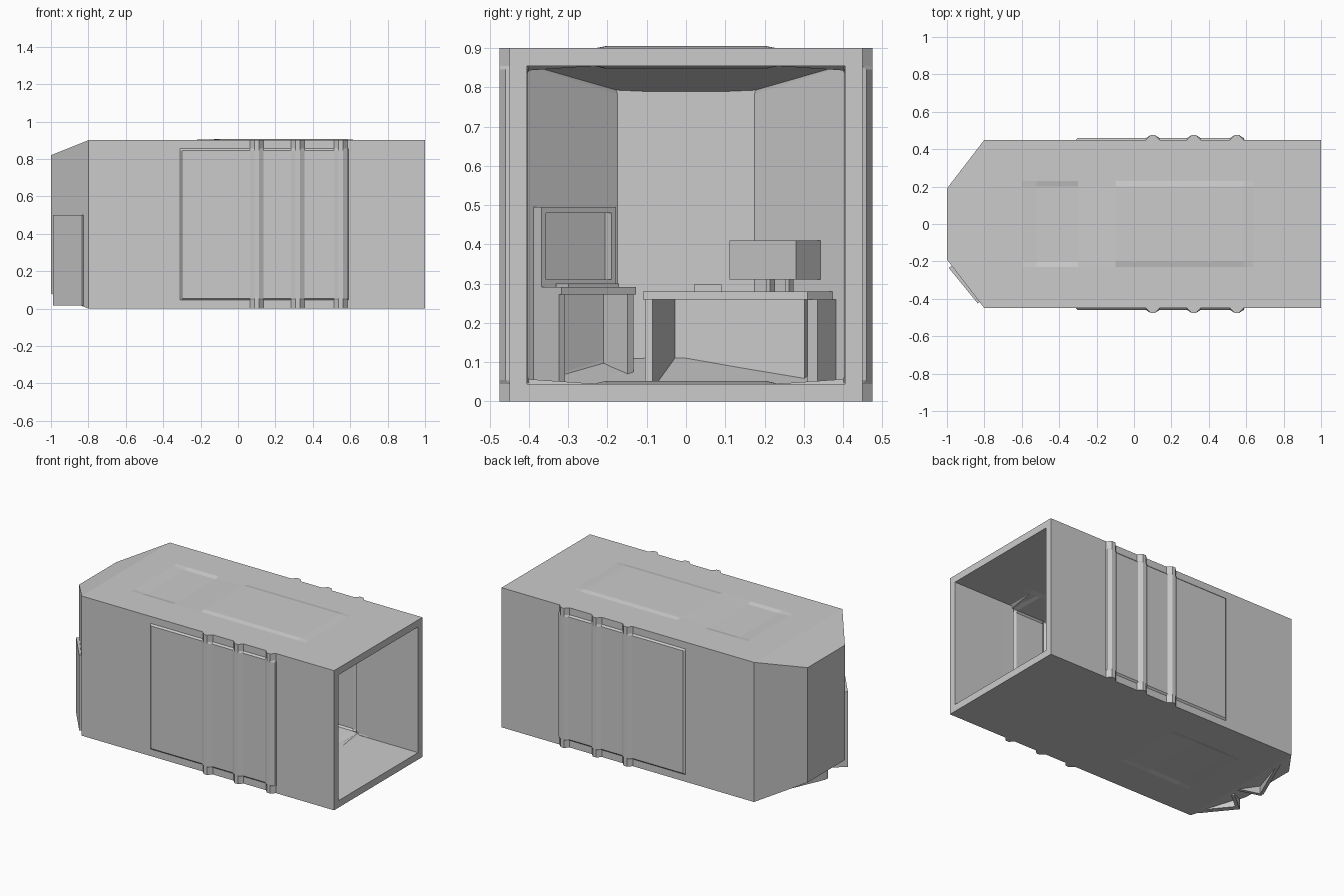
import bpy, bmesh
from math import cos, sin, radians
from mathutils import Vector

if "Cube" in bpy.data.objects:
    bpy.data.objects.remove(bpy.data.objects["Cube"])


def make(name, verts, faces):
    bm = bmesh.new()
    vs = [bm.verts.new(v) for v in verts]
    for f in faces:
        bm.faces.new([vs[i] for i in f])
    bmesh.ops.recalc_face_normals(bm, faces=bm.faces)
    me = bpy.data.meshes.new(name)
    bm.to_mesh(me)
    bm.free()
    ob = bpy.data.objects.new(name, me)
    bpy.context.collection.objects.link(ob)
    return ob


def prism(name, plan, z0, z1):
    n = len(plan)
    verts = [(x, y, z) for z in (z0, z1) for x, y in plan]
    faces = [list(range(n))[::-1], list(range(n, 2 * n))]
    faces += [[i, (i + 1) % n, n + (i + 1) % n, n + i] for i in range(n)]
    return make(name, verts, faces)


def panel(name, p, q, depth, z0, z1):
    # upright slab from p to q, thickened to the left of the direction of travel
    p, q = Vector(p), Vector(q)
    d = (q - p).normalized()
    n = Vector((-d.y, d.x)) * depth
    return prism(name, [p, q, q + n, p + n], z0, z1)


def lerp(x, table):
    for (a, va), (b, vb) in zip(table, table[1:]):
        if a <= x <= b:
            return va + (vb - va) * (x - a) / (b - a)
    return 0


# Hull: cross-sections lofted along x, with wall panels, ribs and shallow roof relief
roof = [(-.6, 0), (-.52, -.007), (-.3, -.007), (-.1, .006), (.58, .006), (.64, 0)]
stations = {x: (0, 0) for x in (1, .64, .59, -.31, -.52, -.6, -.8, -1)}
stations.update({-.3: (0, .01), -.1: (0, .01), .587: (0, .01)})
for rx in (.1, .32, .55):
    for dx, c, p in ((-.036, 0, .01), (-.012, .025, .025), (.012, .025, .025), (.036, 0, .01)):
        stations[round(rx + dx, 3)] = (c, p)


def section(x, c, p):
    r = lerp(x, roof)
    side = [(.45 + c, 0), (.45 + c, .045), (.45 + p, .055), (.45 + p, .845),
            (.45 + c, .855), (.45 + c, .9), (.23, .9), (.2, .9 + r)]
    floor = [(.2, max(0, -r)), (.23, 0)]
    ring = floor + side
    ring = ring + [(-y, z) for y, z in reversed(ring)]
    if x == -1:      # small nose end
        ring = [(y * .19 / .45, .45 + (z - .45) * .37 / .45) for y, z in ring]
    return [(x, y, z) for y, z in ring]


xs = sorted(stations)
rings = [section(x, *stations[x]) for x in xs]
n = len(rings[0])
verts = [v for r in rings for v in r]
faces = [[k * n + i, k * n + (i + 1) % n, (k + 1) * n + (i + 1) % n, (k + 1) * n + i]
         for k in range(len(xs) - 1) for i in range(n)]
faces.append(list(range(n)))
hull = make("hull", verts, faces)
# make sure the faces point outwards before the wall thickness is added
end = next(f for f in hull.data.polygons if len(f.vertices) == n)
if end.normal.x > 0:
    hull.data.flip_normals()
mod = hull.modifiers.new("wall", "SOLIDIFY")
mod.thickness = .045
mod.offset = -1
mod.use_even_offset = True

# Corner console on the left slanted wall, whose back pokes through the hull
a, b = Vector((-.99, -.235)), Vector((-.835, -.425))
along = (b - a).normalized()
inward = Vector((-along.y, along.x))


def console(name, s0, s1, d0, d1, z0, z1):
    return panel(name, a + along * s0 + inward * d0, a + along * s1 + inward * d0, d1 - d0, z0, z1)


w = (b - a).length
console("console_back", 0, w, 0, .035, .015, .5)
console("console_screen_frame_top", 0, w, .035, .09, .48, .495)
console("console_screen_frame_base", 0, w, .035, .09, .29, .31)
console("console_screen_frame_left", 0, .015, .035, .09, .31, .48)
console("console_screen_frame_right", w - .015, w, .035, .09, .31, .48)
console("console_top", 0, w, .03, .17, .272, .292)
console("console_left_leg", 0, .02, .03, .16, .015, .272)
console("console_right_leg", w - .02, w, .03, .16, .015, .272)
console("console_keypad", .04, w - .04, .1, .15, .292, .3)

# Main desk across the nose and the right slanted wall
prism("desk_top", [(-.75, -.11), (-.74, .31), (-.81, .38), (-.945, .16), (-.955, -.05)], .26, .28)
panel("desk_left_leg", (-.76, -.105), (-.985, -.04), -.02, .015, .26)
panel("desk_back_panel", (-.985, -.02), (-.84, .31), -.02, .015, .26)
panel("desk_right_leg", (-.745, .31), (-.83, .37), -.03, .015, .26)

# Monitor on two feet, turned to face the room
t = radians(38)
wide, deep = Vector((-sin(t), -cos(t))), Vector((-cos(t), sin(t)))
corner = Vector((-.745, .28))
prism("monitor", [corner, corner + wide * .215, corner + wide * .215 + deep * .135,
                  corner + deep * .135], .31, .41)
for i, s in enumerate((.07, .13)):
    f = corner + wide * s + deep * .06
    prism(f"monitor_foot_{i}", [f, f + wide * .012, f + wide * .012 + deep * .02, f + deep * .02], .28, .31)

# Small keypad on the desk
prism("desk_keypad", [(-.82, .02), (-.82, .09), (-.87, .085), (-.87, .03)], .28, .298)
